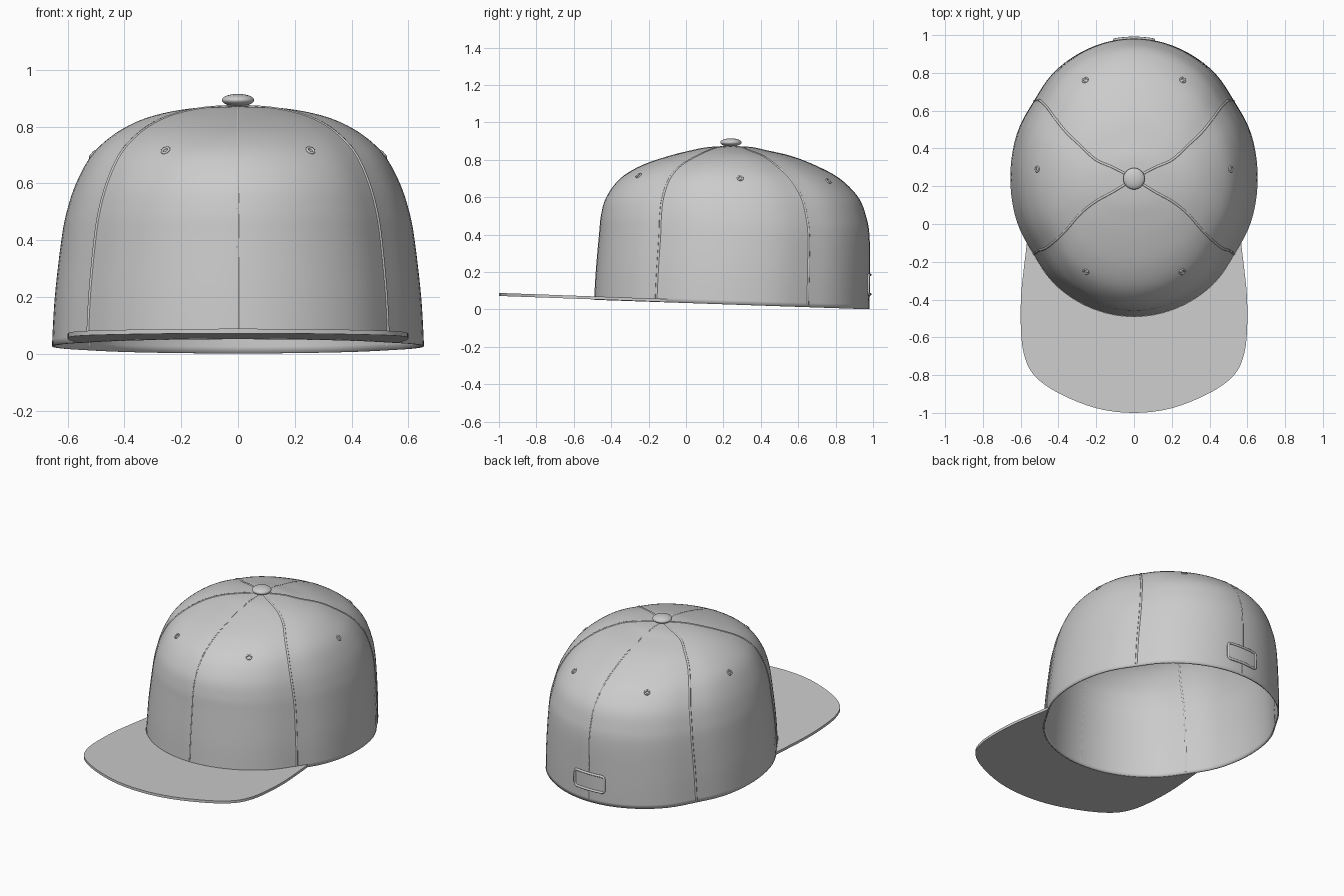
import bpy, bmesh
from math import sin, cos, pi, radians, exp
from mathutils import Vector
from mathutils.bvhtree import BVHTree

if "Cube" in bpy.data.objects:
    bpy.data.objects.remove(bpy.data.objects["Cube"])

SEAM = radians(34.3)
# crown rings: height, front y, back y, half width
RINGS = [(.0265, -.49, .98, .655), (.2, -.48, .982, .645), (.4, -.463, .98, .622),
         (.5, -.453, .962, .603), (.6, -.425, .92, .57), (.7, -.35, .82, .515),
         (.77, -.235, .69, .44), (.82, -.09, .56, .35), (.85, .03, .43, .25),
         (.867, .12, .35, .135), (.873, .235, .245, .005)]


def spline(pts, t):
    """Catmull-Rom through pts, t in 0..1"""
    n = len(pts) - 1
    i = min(int(t * n), n - 1)
    f = t * n - i
    p = [pts[min(max(k, 0), n)] for k in (i - 1, i, i + 1, i + 2)]
    return [.5 * (2 * b + (c - a) * f + (2 * a - 5 * b + 4 * c - d) * f * f
                  + (3 * b - a - 3 * c + d) * f ** 3) for a, b, c, d in zip(*p)]


def rim_z(y):
    return .0265 - (y - .245) * .036


def crown_point(t, a):
    z, front, back, rx = spline(RINGS, t)
    pinch = 1
    for s in (SEAM, pi - SEAM, -SEAM, SEAM - pi):
        d = (a - s + pi) % (2 * pi) - pi
        pinch -= .02 * exp(-(d / radians(10)) ** 2)
    x = rx * cos(a) * pinch
    y = (front + back) / 2 + (back - front) / 2 * sin(a) * pinch
    fade = max(0, 1 - z / .6)
    return Vector((x, y, z + (rim_z(y) - .0265) * fade))


def finish(name, bm, angle=40):
    bmesh.ops.recalc_face_normals(bm, faces=bm.faces)
    me = bpy.data.meshes.new(name)
    bm.to_mesh(me)
    bm.free()
    ob = bpy.data.objects.new(name, me)
    bpy.context.collection.objects.link(ob)
    smooth(ob, angle)
    return ob


def smooth(ob, angle=40):
    bpy.ops.object.select_all(action='DESELECT')
    ob.select_set(True)
    bpy.context.view_layer.objects.active = ob
    bpy.ops.object.shade_smooth_by_angle(angle=radians(angle))


def grid(bm, rows, closed):
    vs = [[bm.verts.new(p) for p in r] for r in rows]
    for a, b in zip(vs, vs[1:]):
        n = len(a)
        for j in range(n if closed else n - 1):
            k = (j + 1) % n
            bm.faces.new((a[j], a[k], b[k], b[j]))
    return vs


def tube(name, pts, radius, closed=False):
    cu = bpy.data.curves.new(name, 'CURVE')
    cu.dimensions = '3D'
    cu.bevel_depth = radius
    cu.bevel_resolution = 2
    cu.use_fill_caps = True
    sp = cu.splines.new('POLY')
    sp.points.add(len(pts) - 1)
    for p, q in zip(sp.points, pts):
        p.co = (*q, 1)
    sp.use_cyclic_u = closed
    ob = bpy.data.objects.new(name, cu)
    bpy.context.collection.objects.link(ob)
    return ob


# crown shell
N, M = 96, 50
bm = bmesh.new()
rows = grid(bm, [[crown_point(i / M, 2 * pi * j / N) for j in range(N)]
                 for i in range(M + 1)], True)
bm.faces.new(rows[-1])
bmesh.ops.recalc_face_normals(bm, faces=bm.faces)
surface = BVHTree.FromBMesh(bm)
crown = finish("crown", bm, 60)
mod = crown.modifiers.new("thickness", 'SOLIDIFY')
mod.thickness = .008
mod.offset = -1


def outward(p):
    loc, nor, _, _ = surface.find_nearest(Vector(p))
    if nor.dot(loc - Vector((0, .24, .3))) < 0:
        nor = -nor
    return loc, nor


# panel seams: four side ridges, fainter centre ones
for i, (a, r, sink) in enumerate([(SEAM, .007, .003), (pi - SEAM, .007, .003),
                                  (-SEAM, .007, .003), (SEAM - pi, .007, .003),
                                  (pi / 2, .005, .0035), (-pi / 2, .005, .0035)]):
    pts = []
    for k in range(47):
        loc, nor = outward(crown_point(.012 + .97 * k / 46, a))
        pts.append(loc - nor * sink)
    tube(f"seam_{i + 1}", pts, r)

# brim: lofted from crown rim to outer outline
HALF = [(0, -1), (.2, -.975), (.4, -.895), (.53, -.8), (.585, -.68), (.6, -.52),
        (.597, -.37), (.585, -.25), (.567, -.1)]
outline = [(-x, y) for x, y in HALF[:0:-1]] + HALF
K = 64
rows = []
for r in range(7):
    row = []
    for j in range(K + 1):
        a = radians(-152 + 124 * j / K)
        inner = crown_point(0, a).to_2d()
        outer = Vector(spline(outline, j / K))
        p = inner.lerp(outer, r / 6)
        row.append((p.x, p.y, rim_z(p.y) + .001))
    rows.append(row)
bm = bmesh.new()
grid(bm, rows, False)
bmesh.ops.remove_doubles(bm, verts=bm.verts, dist=.0005)
bmesh.ops.recalc_face_normals(bm, faces=bm.faces)
if sum(f.normal.z for f in bm.faces) < 0:
    bmesh.ops.reverse_faces(bm, faces=bm.faces)
# extrude the sheet upward into a slab
ext = bmesh.ops.extrude_face_region(bm, geom=bm.faces[:], use_keep_orig=True)
for v in ext["geom"]:
    if isinstance(v, bmesh.types.BMVert):
        v.co.z += .016
finish("brim", bm)

# top button
bpy.ops.mesh.primitive_uv_sphere_add(segments=32, ring_count=16, radius=1,
                                     location=(0, .24, .893))
button = bpy.context.object
button.name = "top_button"
button.scale = (.057, .057, .022)
smooth(button, 60)

# eyelets, one per panel
for label, x, y, z in [("front", .26, -.26, .725), ("side", .51, .29, .70),
                       ("back", .26, .765, .69)]:
    for side, s in (("left", -1), ("right", 1)):
        loc, nor = outward((s * x, y, z))
        bpy.ops.mesh.primitive_torus_add(major_radius=.013, minor_radius=.005,
                                         major_segments=20, minor_segments=8,
                                         location=loc + nor * .001)
        ob = bpy.context.object
        ob.name = f"{label}_eyelet_{side}"
        ob.rotation_euler = nor.to_track_quat('Z', 'Y').to_euler()
        smooth(ob, 60)

# back tab: rounded frame and thin panel wrapped on the crown
W, H, R, CZ = .108, .052, .018, .133
frame = []
for cx, cz, start in [(1, 1, 0), (-1, 1, 90), (-1, -1, 180), (1, -1, 270)]:
    for k in range(6):
        a = radians(start + 18 * k)
        frame.append((cx * (W - R) + R * cos(a), CZ + cz * (H - R) + R * sin(a)))
dense = []
for (x0, z0), (x1, z1) in zip(frame, frame[1:] + frame[:1]):
    n = 8 if abs(x1 - x0) > .1 else 1
    dense += [(x0 + (x1 - x0) * k / n, z0 + (z1 - z0) * k / n) for k in range(n)]


def on_back(x, z, off):
    loc, nor = outward((x, 1, z))
    return loc + nor * off


tube("back_tab_frame", [on_back(x, z, .003) for x, z in dense], .0075, True)
bm = bmesh.new()
grid(bm, [[on_back(W * (j / 6 - 1) * .97, CZ + H * (i / 2 - 1) * .94, .003)
           for j in range(13)] for i in range(5)], False)
finish("back_tab_panel", bm)
